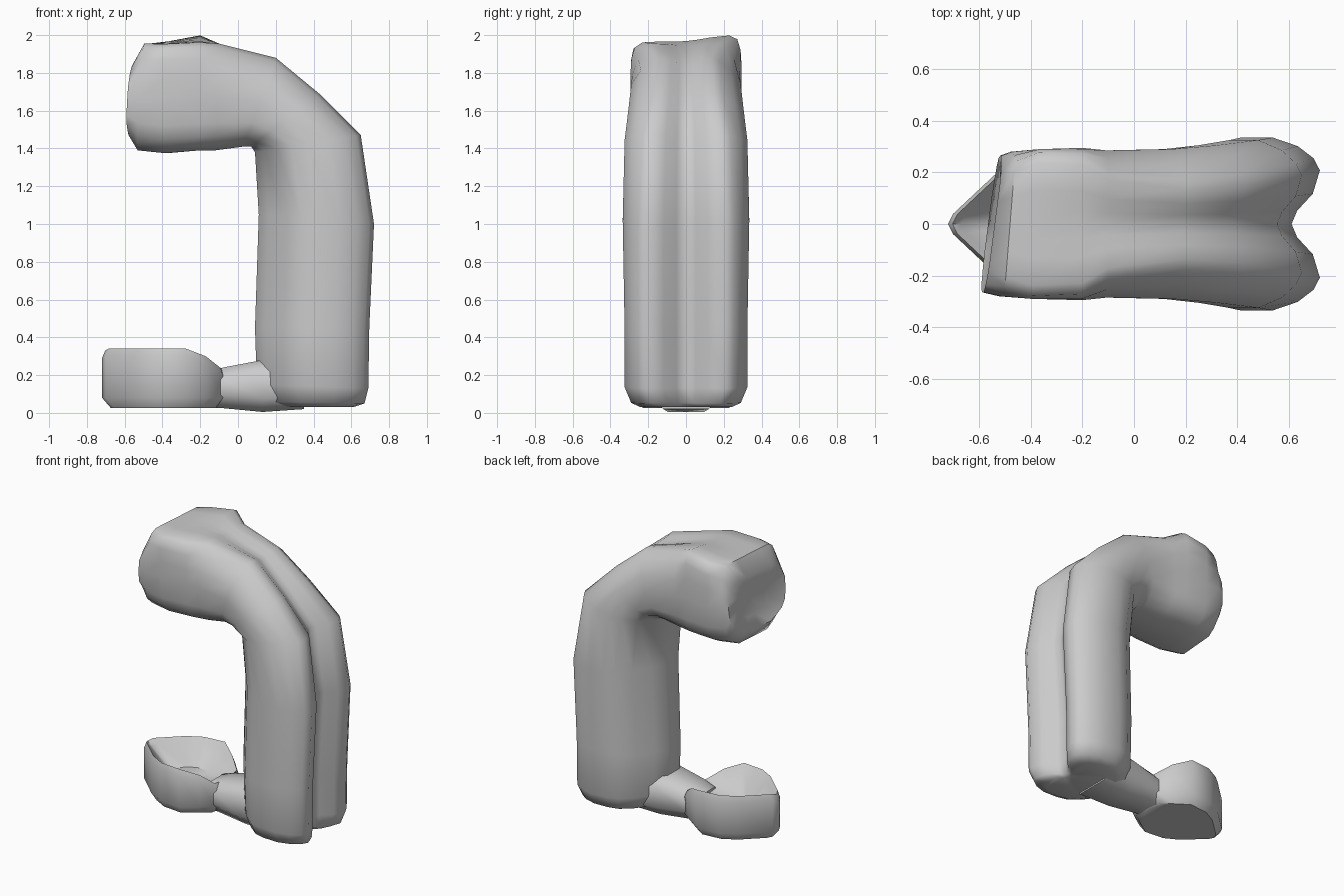
import bpy, bmesh
from mathutils import Vector

if "Cube" in bpy.data.objects:
    bpy.data.objects.remove(bpy.data.objects["Cube"])


def loft(name, rings, angle=0.8):
    """Skin a list of closed rings and cap both ends."""
    bm = bmesh.new()
    loops = [[bm.verts.new(p) for p in r] for r in rings]
    n = len(loops[0])
    for a, b in zip(loops, loops[1:]):
        for i in range(n):
            j = (i + 1) % n
            bm.faces.new((a[i], a[j], b[j], b[i]))
    caps = [bm.faces.new(loops[0]), bm.faces.new(loops[-1])]
    bmesh.ops.triangulate(bm, faces=caps)
    bmesh.ops.recalc_face_normals(bm, faces=bm.faces)
    mesh = bpy.data.meshes.new(name)
    bm.to_mesh(mesh)
    bm.free()
    ob = bpy.data.objects.new(name, mesh)
    bpy.context.collection.objects.link(ob)
    bpy.context.view_layer.objects.active = ob
    ob.select_set(True)
    bpy.ops.object.shade_smooth_by_angle(angle=angle)
    ob.select_set(False)
    return ob


def mirrored(half):
    """Close a half ring (first and last points on y = 0) across y."""
    return half + [(x, -y, z) for x, y, z in reversed(half[1:-1])]


def section(inner, outer, w, ridge, groove, c, skew=0, tilt=0):
    """Slice from inner to outer edge; c = inner corner chamfer,
    ridge = width of the outer edge, groove = depth between the lobes."""
    a, b = Vector((inner[0], 0, inner[1])), Vector((outer[0], 0, outer[1]))
    prof = [(0, 0), (0, .55 - .27 * c), (.05 + .03 * c, .75 - .25 * c),
            (.12 + .08 * c, .9 - .13 * c), (.24 + .1 * c, .97 - .02 * c),
            (.5, 1), (.7, 1), (.86, (1 + ridge) / 2 + .05),
            (.96, ridge + .06), (1, ridge - .08),
            (1 - groove * .25, ridge * .5), (1 - groove * .8, ridge * .22),
            (1 - groove, 0)]
    half = []
    for t, y in prof:
        p = a.lerp(b, t)
        half.append((p.x, y * w, p.z))
    top = max(inner[1], outer[1])
    return [(x + skew * y, y, z + (tilt * y if z > top - .25 else 0))
            for x, y, z in mirrored(half)]


# Arched body: column, sloping shoulder and overhanging head
loft("arched_body", [
    section((.22, .03), (.61, .03), .24, .65, .20, 1.2),
    section((.14, .06), (.67, .05), .29, .70, .20, 1.2),
    section((.10, .15), (.69, .13), .325, .72, .20, 1.25),
    section((.09, .45), (.695, .45), .325, .72, .20, 1.25),
    section((.11, 1.05), (.72, 1.0), .335, .70, .18, 1.25),
    section((.09, 1.38), (.65, 1.47), .325, .66, .17, 1.1),
    section((.07, 1.41), (.43, 1.69), .305, .58, .14, .6),
    section((.03, 1.41), (.20, 1.88), .29, .55, .08, .3),
    section((-.12, 1.39), (-.10, 1.955), .285, .68, .02, .1),
    section((-.20, 1.39), (-.20, 1.98), .295, .86, .02, 0, 0, .08),
    section((-.38, 1.375), (-.38, 1.96), .29, .9, 0, .1, .05, .03),
    section((-.52, 1.39), (-.48, 1.955), .28, .80, 0, .2, .08),
    section((-.565, 1.47), (-.54, 1.84), .265, .66, 0, .5, .13),
    section((-.53, 1.55), (-.53, 1.76), .15, .65, 0, .5, .1),
], .95)

# Pointed drip tray with a hollow top
outline = [(-.72, 0), (-.70, .04), (-.54, .19), (-.43, .25), (-.27, .265),
           (-.16, .19), (-.08, .13), (-.06, 0)]
rim = [.33, .34, .34, .34, .34, .30, .24, .23]


def tray_ring(scale, heights):
    return mirrored([(-.38 + (x + .38) * scale, y * scale, z)
                     for (x, y), z in zip(outline, heights)])


loft("drip_tray", [
    tray_ring(.86, [.025] * 8),
    tray_ring(1, [.08] * 8),
    tray_ring(1, [h - .04 for h in rim]),
    tray_ring(.95, rim),
    tray_ring(.85, [h - .03 for h in rim]),
    tray_ring(.45, [.18] * 8),
], .9)

# Neck joining the tray to the column
loft("tray_neck", [
    mirrored([(x, 0, z0), (x, w * .6, z0), (x, w, z0 + .07),
              (x, w, z1 - .06), (x, w * .6, z1), (x, 0, z1)])
    for x, w, z0, z1 in [(-.17, .13, .03, .21), (-.08, .14, .025, .24),
                         (.13, .16, .005, .28), (.35, .2, .02, .26)]
], .9)
